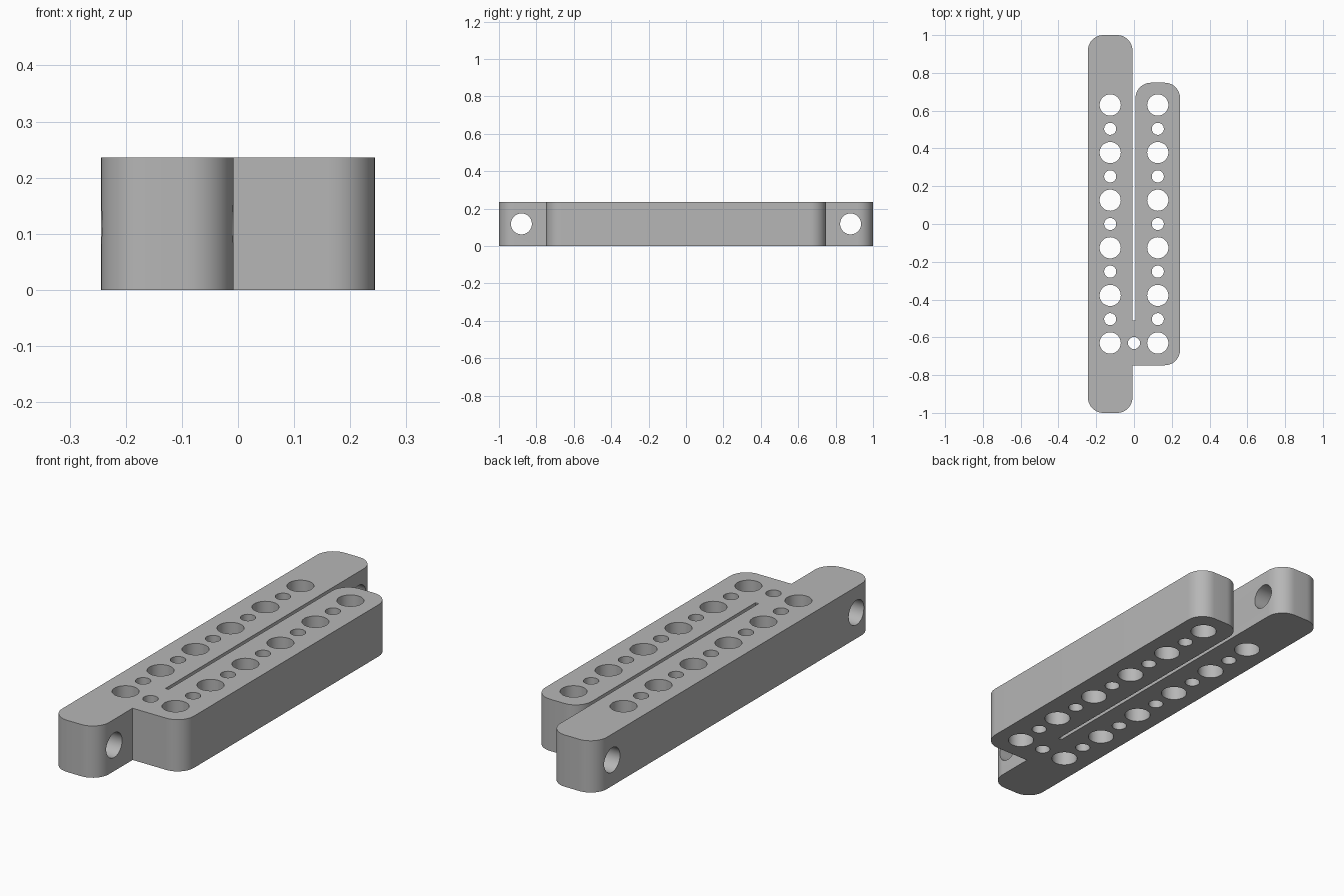
import bpy, bmesh, math
from mathutils import Matrix

if "Cube" in bpy.data.objects:
    bpy.data.objects.remove(bpy.data.objects["Cube"])

HEIGHT = 0.236
OUTER, INNER = 0.244, 0.008      # bar side faces
LONG_END, SHORT_END = 1.0, 0.748
SLOT_END = -0.512
BAR_X = (OUTER + INNER) / 2
PITCH = 0.252
BIG, SMALL = 0.056, 0.032        # hole radii
CORNER = 0.082

grey = bpy.data.materials.new("mid grey")
grey.use_nodes = True
grey.diffuse_color = (0.47, 0.47, 0.47, 1)
grey.node_tree.nodes["Principled BSDF"].inputs["Base Color"].default_value = grey.diffuse_color


def finish(name, bm):
    mesh = bpy.data.meshes.new(name)
    bm.to_mesh(mesh)
    bm.free()
    obj = bpy.data.objects.new(name, mesh)
    bpy.context.collection.objects.link(obj)
    mesh.materials.append(grey)
    return obj


def rounded(x, y, sx, sy, steps=12):
    """Corner arc, counter-clockwise; sx, sy point outward."""
    start = {(1, 1): 0, (-1, 1): 90, (-1, -1): 180, (1, -1): 270}[sx, sy]
    cx, cy = x - sx * CORNER, y - sy * CORNER
    angles = [math.radians(start + 90 * i / steps) for i in range(steps + 1)]
    return [(cx + CORNER * math.cos(a), cy + CORNER * math.sin(a)) for a in angles]


# Body: long bar and short bar joined at one end, with a slot between
outline = (
    rounded(-OUTER, -LONG_END, -1, -1)
    + rounded(-INNER, -LONG_END, 1, -1)
    + [(-INNER, -SHORT_END)]
    + rounded(OUTER, -SHORT_END, 1, -1)
    + rounded(OUTER, SHORT_END, 1, 1)
    + rounded(INNER, SHORT_END, -1, 1)
    + [(INNER, SLOT_END), (-INNER, SLOT_END)]
    + rounded(-INNER, LONG_END, 1, 1)
    + rounded(-OUTER, LONG_END, -1, 1)
)
bm = bmesh.new()
base = bm.faces.new([bm.verts.new((x, y, 0)) for x, y in outline])
top = bmesh.ops.extrude_face_region(bm, geom=[base])["geom"]
bmesh.ops.translate(bm, vec=(0, 0, HEIGHT),
                    verts=[v for v in top if isinstance(v, bmesh.types.BMVert)])
bmesh.ops.recalc_face_normals(bm, faces=bm.faces)
body = finish("hinge_block_body", bm)

# Hole cutters
bm = bmesh.new()


def drill(x, y, radius, across=False):
    place = Matrix.Translation((x, y, HEIGHT / 2))
    if across:
        place = place @ Matrix.Rotation(math.pi / 2, 4, "Y")
    bmesh.ops.create_cone(bm, cap_ends=True, segments=48, radius1=radius,
                          radius2=radius, depth=0.4, matrix=place)


for side in (-1, 1):
    for i in range(-5, 6):
        drill(side * BAR_X, i * PITCH / 2, BIG if i % 2 else SMALL)
    drill(-BAR_X, side * 0.88, BIG, across=True)
drill(0, -2.5 * PITCH, SMALL)
cutter = finish("hole_cutter", bm)
cutter.hide_render = True

# Cut the holes, then drop the cutter
cut = body.modifiers.new("holes", "BOOLEAN")
cut.operation = "DIFFERENCE"
cut.solver = "EXACT"
cut.object = cutter
bpy.ops.object.select_all(action="DESELECT")
body.select_set(True)
bpy.context.view_layer.objects.active = body
bpy.ops.object.modifier_apply(modifier=cut.name)
bpy.data.objects.remove(cutter)
bpy.ops.object.shade_smooth_by_angle(angle=math.radians(30))
